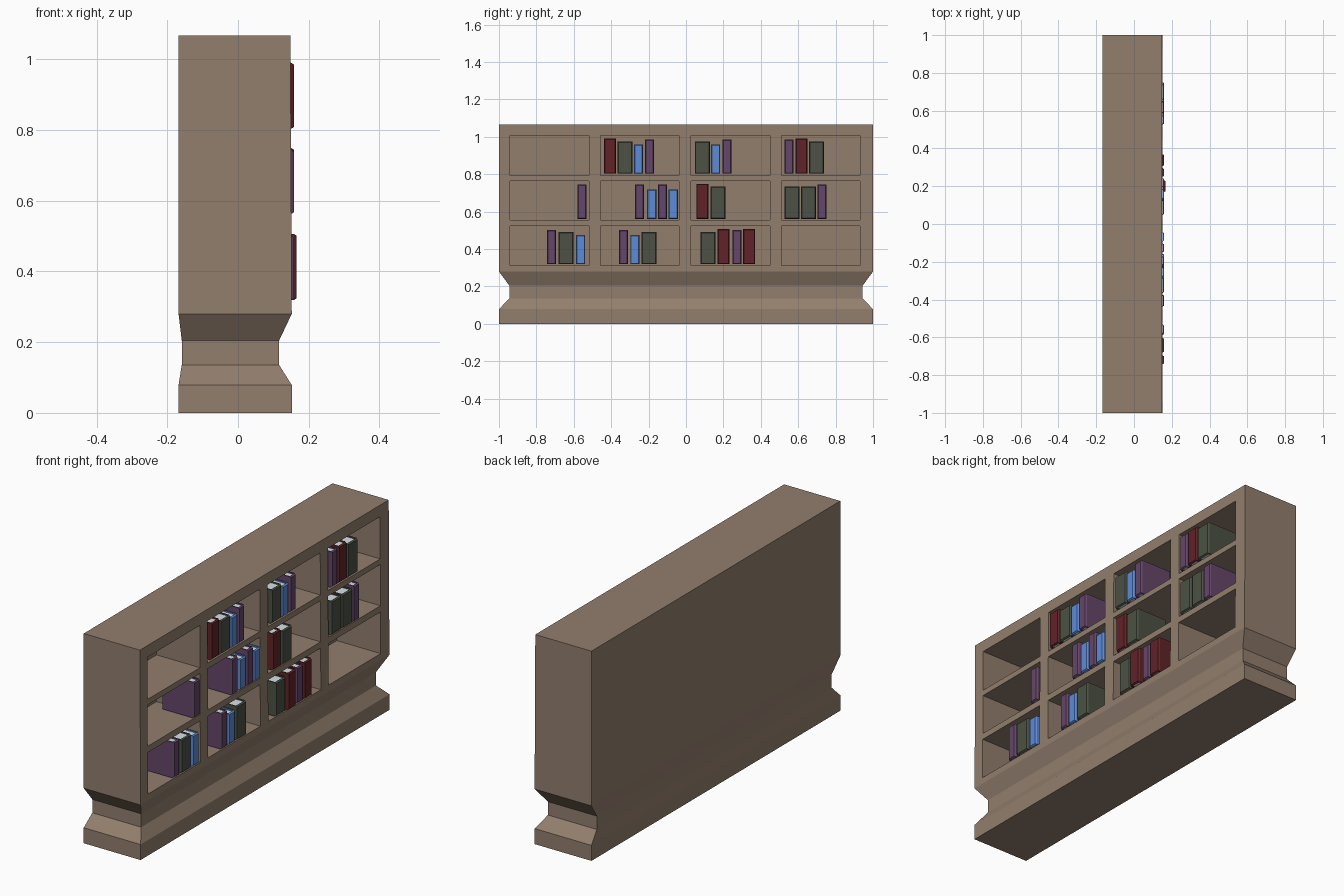
import bpy, bmesh

if "Cube" in bpy.data.objects:
    bpy.data.objects.remove(bpy.data.objects["Cube"])


def material(name, rgb):
    m = bpy.data.materials.new(name)
    m.diffuse_color = (*rgb, 1)
    m.use_nodes = True
    m.node_tree.nodes["Principled BSDF"].inputs["Base Color"].default_value = m.diffuse_color
    return m


def make_object(name, bm, *mats):
    bmesh.ops.recalc_face_normals(bm, faces=bm.faces)
    me = bpy.data.meshes.new(name)
    bm.to_mesh(me)
    bm.free()
    for m in mats:
        me.materials.append(m)
    ob = bpy.data.objects.new(name, me)
    bpy.context.collection.objects.link(ob)
    return ob


def add_box(bm, x0, x1, y0, y1, z0, z1, taper=0.0, mat=0):
    """Box; taper pulls the +x face inwards on all sides."""
    rings = []
    for x, t in ((x0, 0), (x1, taper)):
        pts = ((y0 + t, z0 + t), (y1 - t, z0 + t), (y1 - t, z1 - t), (y0 + t, z1 - t))
        rings.append([bm.verts.new((x, y, z)) for y, z in pts])
    a, b = rings
    faces = [bm.faces.new(a[::-1]), bm.faces.new(b)]
    for i in range(4):
        j = (i + 1) % 4
        faces.append(bm.faces.new((a[i], a[j], b[j], b[i])))
    for f in faces:
        f.material_index = mat


wood = material("wood", (0.29, 0.21, 0.155))
paper = material("paper", (0.68, 0.76, 0.82))

# Case: stacked rectangular sections with a waisted plinth (z, back, front, half width)
sections = [(0, -0.168, 0.152, 1.0), (0.079, -0.168, 0.152, 1.0),
            (0.136, -0.159, 0.116, 0.944), (0.204, -0.159, 0.116, 0.944),
            (0.28, -0.168, 0.152, 1.0), (1.067, -0.168, 0.148, 1.0)]
bm = bmesh.new()
rings = [[bm.verts.new(p) for p in ((b, -w, z), (f, -w, z), (f, w, z), (b, w, z))]
         for z, b, f, w in sections]
bm.faces.new(rings[0][::-1])
bm.faces.new(rings[-1])
for lo, hi in zip(rings, rings[1:]):
    for i in range(4):
        j = (i + 1) % 4
        bm.faces.new((lo[i], lo[j], hi[j], hi[i]))
case = make_object("bookcase_body", bm, wood)

# Shelf compartments cut into the front
columns = [(-0.941, -0.519), (-0.457, -0.037), (0.027, 0.449), (0.511, 0.930)]
rows = [(0.794, 1.008), (0.556, 0.765), (0.313, 0.524)]
bm = bmesh.new()
for y0, y1 in columns:
    for z0, z1 in rows:
        add_box(bm, -0.095, 0.3, y0, y1, z0, z1)
cutter = make_object("compartment_cutter", bm, wood)
cutter.hide_render = True
mod = case.modifiers.new("compartments", "BOOLEAN")
mod.operation = "DIFFERENCE"
mod.solver = "EXACT"
mod.object = cutter
bpy.context.view_layer.objects.active = case
bpy.ops.object.modifier_apply(modifier=mod.name)
bpy.data.objects.remove(cutter, do_unlink=True)

# Book kinds: thickness, height, material
kinds = {
    "red": (0.064, 0.187, material("red_cover", (0.12, 0.017, 0.021))),
    "green": (0.080, 0.172, material("green_cover", (0.072, 0.083, 0.058))),
    "blue": (0.050, 0.157, material("blue_cover", (0.11, 0.26, 0.68))),
    "purple": (0.048, 0.182, material("purple_cover", (0.13, 0.062, 0.145))),
}


def add_book(kind, y, z, front=0.158):
    """Two boards and a chamfered spine wrapped round a page block."""
    w, h, cover = kinds[kind]
    y0, y1, back, t = y - w / 2, y + w / 2, -0.02, 0.006
    joint = front - 0.008
    bm = bmesh.new()
    add_box(bm, back, joint, y0, y0 + t, z, z + h)
    add_box(bm, back, joint, y1 - t, y1, z, z + h)
    add_box(bm, joint, front, y0, y1, z, z + h, taper=0.005)
    add_box(bm, back + 0.006, joint, y0 + t, y1 - t, z + 0.006, z + h - 0.006, mat=1)
    make_object(kind + "_book", bm, cover, paper)


# Books on each shelf: floor height, then (kind, y centre)
shelves = [
    (0.803, [("red", -0.406), ("green", -0.326), ("blue", -0.254), ("purple", -0.195),
             ("green", 0.087), ("blue", 0.158), ("purple", 0.219),
             ("purple", 0.551), ("red", 0.618), ("green", 0.698)]),
    (0.562, [("purple", -0.556), ("purple", -0.249), ("blue", -0.184), ("purple", -0.126),
             ("blue", -0.068), ("red", 0.087), ("green", 0.171),
             ("green", 0.566), ("green", 0.655), ("purple", 0.727)]),
    (0.319, [("purple", -0.719), ("green", -0.642), ("blue", -0.564),
             ("purple", -0.334), ("blue", -0.273), ("green", -0.197),
             ("green", 0.118), ("red", 0.200), ("purple", 0.273), ("red", 0.338)]),
]
for z, books in shelves:
    for kind, y in books:
        protruding = z < 0.4 and y == 0.200
        add_book(kind, y, z, 0.166 if protruding else 0.158)
